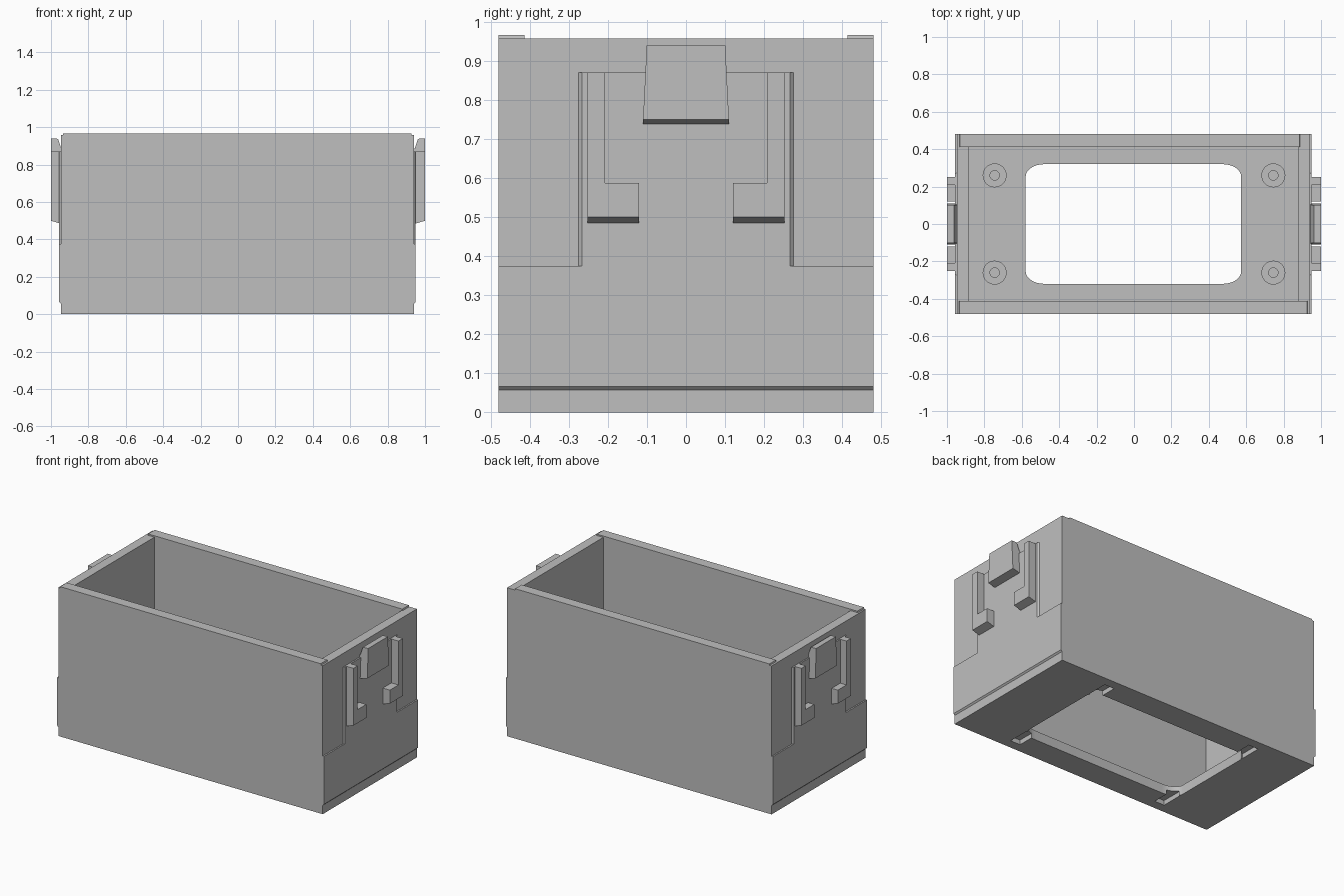
import bpy, bmesh, math

cube = bpy.data.objects.get("Cube")
if cube:
    bpy.data.objects.remove(cube, do_unlink=True)

grey = bpy.data.materials.new("light grey plastic")
grey.use_nodes = True
colour = (0.52, 0.52, 0.52, 1)
grey.diffuse_color = colour
grey.node_tree.nodes["Principled BSDF"].inputs["Base Color"].default_value = colour

CX = -0.003          # body centre
HX, HY = 0.944, 0.48  # body half sizes
WALL_TOP, RIM_TOP, FLOOR = 0.958, 0.967, 0.06


def loft(name, ring_a, ring_b):
    """Closed solid between two matching rings of points."""
    bm = bmesh.new()
    a = [bm.verts.new(p) for p in ring_a]
    b = [bm.verts.new(p) for p in ring_b]
    bm.faces.new(a)
    bm.faces.new(b)
    for i in range(len(a)):
        j = (i + 1) % len(a)
        bm.faces.new((a[i], a[j], b[j], b[i]))
    bmesh.ops.recalc_face_normals(bm, faces=bm.faces)
    mesh = bpy.data.meshes.new(name)
    bm.to_mesh(mesh)
    bm.free()
    mesh.materials.append(grey)
    ob = bpy.data.objects.new(name, mesh)
    bpy.context.collection.objects.link(ob)
    return ob


def upright(name, outline, z0, z1):
    return loft(name, [(x, y, z0) for x, y in outline], [(x, y, z1) for x, y in outline])


def rect(x0, x1, y0, y1):
    return [(x0, y0), (x1, y0), (x1, y1), (x0, y1)]


def rounded(cx, cy, hx, hy, rx, ry, steps=8):
    pts = []
    for q, (sx, sy) in enumerate([(1, 1), (-1, 1), (-1, -1), (1, -1)]):
        for i in range(steps):
            t = (q + i / (steps - (hx > rx))) * math.pi / 2
            pts.append((cx + sx * (hx - rx) + rx * math.cos(t),
                        cy + sy * (hy - ry) + ry * math.sin(t)))
    return pts


def circle(cx, cy, r):
    return rounded(cx, cy, r, r, r, r)


def cut(target, cutter):
    cutter.hide_render = True
    mod = target.modifiers.new("cut", "BOOLEAN")
    mod.operation = "DIFFERENCE"
    mod.solver = "EXACT"
    mod.object = cutter
    bpy.context.view_layer.objects.active = target
    bpy.ops.object.modifier_apply(modifier=mod.name)
    bpy.data.objects.remove(cutter, do_unlink=True)


def smooth(ob):
    bpy.ops.object.select_all(action="DESELECT")
    ob.select_set(True)
    bpy.context.view_layer.objects.active = ob
    bpy.ops.object.shade_smooth_by_angle(angle=math.radians(30))


# Open box with a rounded floor opening and four notches underneath
body = upright("box_body", rect(CX - HX, CX + HX, -HY, HY), 0, WALL_TOP)
cut(body, upright("cavity_cutter", rect(CX - 0.883, CX + 0.883, -0.413, 0.413), FLOOR, 1.2))
cut(body, upright("opening_cutter", rounded(CX, 0, 0.576, 0.32, 0.1, 0.065), -0.1, 0.2))
for sx in (-1, 1):
    for sy in (-1, 1):
        x, y = CX + sx * 0.54, sy * 0.35
        cut(body, upright("notch_cutter", rect(x - 0.035, x + 0.035, y - 0.07, y + 0.07), -0.1, 0.03))
smooth(body)

# Raised rims on the long walls, with sloped ends
for name, x0, x1, y0, y1 in (("front_rim", -0.94, 0.932, -HY, -0.413),
                             ("back_rim", -0.937, 0.89, 0.413, HY)):
    loft(name, [(x, y, WALL_TOP - 0.01) for x, y in rect(x0, x1, y0, y1)],
         [(x, y, RIM_TOP) for x, y in rect(x0 + 0.006, x1 - 0.006, y0, y1)])

# Screw bosses with blind holes
for sx, xname in ((-1, "right"), (1, "left")):
    for sy, yname in ((-1, "front"), (1, "back")):
        x, y = sx * 0.745, sy * 0.26
        boss = upright(f"{yname}_{xname}_screw_boss", circle(x, y, 0.064), FLOOR - 0.02, 0.14)
        cut(boss, upright("hole_cutter", circle(x, y, 0.025), FLOOR + 0.01, 0.3))
        smooth(boss)


def end_panel_outline(bottom, stem):
    half = [(HY, bottom), (HY, 0.375), (stem, 0.375), (stem, 0.87)]
    return half + [(-y, z) for y, z in reversed(half)]


def arm_outline(bottom, side):
    return [(side * y, z) for y, z in ((0.12, bottom), (0.252, bottom), (0.252, 0.87),
                                       (0.208, 0.87), (0.208, 0.587), (0.12, 0.587))]


def tab_ring(s, side):
    profile = [(0.935, 0.735), (1, 0.75), (1, 0.94), (0.962, 0.938), (0.945, 0.885), (0.935, 0.885)]
    return [(s * x, side * (0.11 - 0.05 * (z - 0.75)), z) for x, z in profile]


# Both ends: stepped panel, central catch tab and two hooked arms
for s, name in ((-1, "right"), (1, "left")):
    loft(f"{name}_end_panel",
         [(CX + s * (HX - 0.004), y, z) for y, z in end_panel_outline(0.053, 0.28)],
         [(CX + s * 0.953, y, z) for y, z in end_panel_outline(0.066, 0.266)])
    loft(f"{name}_catch_tab", tab_ring(s, -1), tab_ring(s, 1))
    for side, yname in ((-1, "front"), (1, "back")):
        loft(f"{name}_{yname}_hooked_arm",
             [(s * 0.94, y, z) for y, z in arm_outline(0.482, side)],
             [(s * 1.0, y, z) for y, z in arm_outline(0.5, side)])
